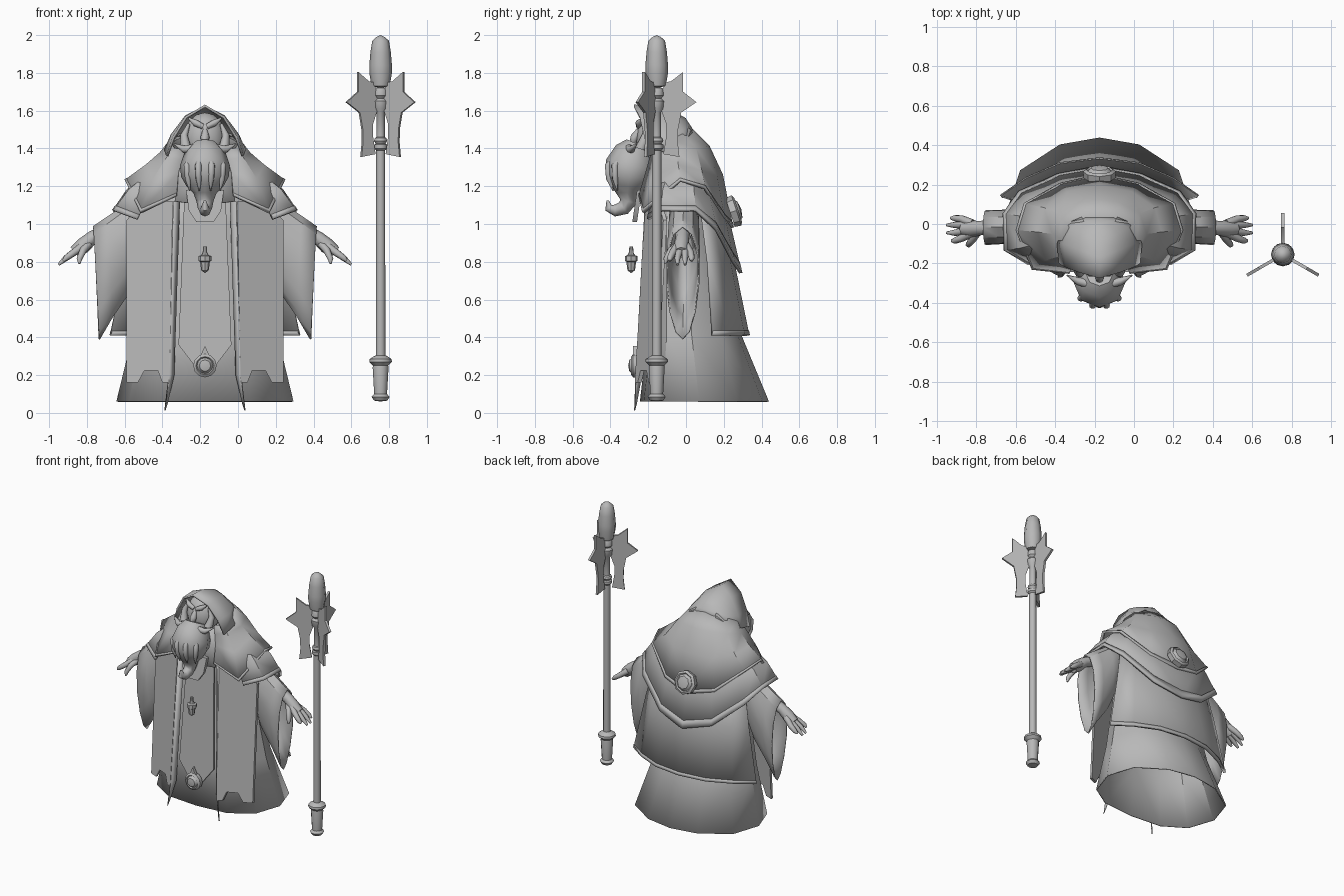
import bpy, bmesh, math
from mathutils import Vector

CX = -0.175                      # the figure's own centre line
STAFF = (0.755, -0.155, 0)
MAT = bpy.data.materials.new("stone_grey")
MAT.diffuse_color = (0.48, 0.48, 0.48, 1)


def finish(ob, mirror=False, thick=0, angle=35):
    ob.data.materials.append(MAT)
    bpy.ops.object.select_all(action='DESELECT')
    ob.select_set(True)
    bpy.context.view_layer.objects.active = ob
    bpy.ops.object.shade_smooth_by_angle(angle=math.radians(angle))
    if mirror:
        ob.modifiers.new("mirror", 'MIRROR')
    if thick:
        m = ob.modifiers.new("thickness", 'SOLIDIFY')
        m.thickness, m.offset = thick, 0
    return ob


def from_bmesh(name, bm, loc=(CX, 0, 0), rot=(0, 0, 0), **kw):
    bmesh.ops.remove_doubles(bm, verts=bm.verts, dist=1e-5)
    bmesh.ops.recalc_face_normals(bm, faces=bm.faces)
    me = bpy.data.meshes.new(name)
    bm.to_mesh(me)
    bm.free()
    ob = bpy.data.objects.new(name, me)
    bpy.context.collection.objects.link(ob)
    ob.location, ob.rotation_euler = loc, rot
    return finish(ob, **kw)


def loft(name, rows, closed=False, **kw):
    """Skin a surface over rows of points."""
    bm = bmesh.new()
    grid = [[bm.verts.new(p) for p in r] for r in rows]
    for a, b in zip(grid, grid[1:]):
        n = len(a)
        for i in range(n if closed else n - 1):
            j = (i + 1) % n
            bm.faces.new((a[i], a[j], b[j], b[i]))
    return from_bmesh(name, bm, **kw)


def lathe(name, profile, n=10, **kw):
    rows = [[(r * math.cos(2 * math.pi * i / n), r * math.sin(2 * math.pi * i / n), z)
             for i in range(n)] for r, z in profile]
    return loft(name, rows, closed=True, **kw)


def plate(name, pts, depth, y=lambda x, z: 0, **kw):
    """Extrude an x-z outline along y."""
    bm = bmesh.new()
    f = bm.faces.new([bm.verts.new((x, y(x, z) - depth / 2, z)) for x, z in pts])
    ext = bmesh.ops.extrude_face_region(bm, geom=[f])
    bmesh.ops.translate(bm, vec=(0, depth, 0),
                        verts=[v for v in ext['geom'] if isinstance(v, bmesh.types.BMVert)])
    return from_bmesh(name, bm, **kw)


def tube(name, pts, mirror=False):
    """Tapered tube through (x, y, z, radius) points."""
    cu = bpy.data.curves.new(name, 'CURVE')
    cu.dimensions, cu.bevel_depth, cu.bevel_resolution = '3D', 1, 2
    cu.use_fill_caps = True
    sp = cu.splines.new('POLY')
    sp.points.add(len(pts) - 1)
    for p, (x, y, z, r) in zip(sp.points, pts):
        p.co, p.radius = (x, y, z, 1), r
    ob = bpy.data.objects.new(name, cu)
    bpy.context.collection.objects.link(ob)
    ob.location = (CX, 0, 0)
    bpy.ops.object.select_all(action='DESELECT')
    ob.select_set(True)
    bpy.context.view_layer.objects.active = ob
    bpy.ops.object.convert(target='MESH')
    return finish(bpy.context.view_layer.objects.active, mirror, angle=50)


def level(z, *xy):
    return [(x, y, z) for x, y in xy]


def hem_trim(name, rows, part):
    """Slightly raised band along the last row of a garment."""
    inner = [Vector(b).lerp(Vector(a), part) for a, b in zip(rows[-2], rows[-1])]
    loft(name, [inner, rows[-1]], mirror=True, thick=0.018)


# Robe skirt
loft("robe_skirt", [
    level(1.2, (0, -.14), (.1, -.13), (.19, -.09), (.21, 0), (.17, .07), (.1, .11), (0, .12)),
    level(1.0, (0, -.17), (.15, -.16), (.24, -.1), (.27, 0), (.22, .08), (.12, .13), (0, .15)),
    level(.41, (0, -.20), (.2, -.18), (.33, -.10), (.38, .03), (.31, .18), (.16, .27), (0, .29)),
    level(.06, (0, -.24), (.24, -.22), (.40, -.12), (.465, .07), (.4, .27), (.2, .40), (0, .435)),
], mirror=True, thick=0.008)

# Back cloak
cloak = [
    level(1.08, (.36, .08), (.27, .13), (.15, .17), (0, .19)),
    level(.8, (.42, .115), (.32, .18), (.17, .23), (0, .25)),
    level(.41, (.50, .14), (.37, .23), (.2, .305), (0, .33))]
loft("back_cloak", cloak, mirror=True, thick=0.012)
hem_trim("cloak_hem", cloak, 0.06)

# Two shoulder capes, both dipping to a point at the back
lower = [
    [(.2, -.13, 1.3), (.25, -.08, 1.3), (.25, .03, 1.31), (.2, .07, 1.31), (.1, .11, 1.31), (0, .13, 1.28)],
    [(.30, -.18, 1.14), (.40, -.12, 1.18), (.41, .04, 1.18), (.33, .12, 1.15), (.18, .2, 1.04), (0, .225, 1.02)],
    [(.36, -.20, 1.025), (.48, -.13, 1.07), (.485, .05, 1.07), (.41, .16, .97), (.21, .25, .80), (0, .29, .74)]]
loft("lower_cape", lower, mirror=True, thick=0.012)
hem_trim("lower_cape_hem", lower, 0.2)
upper = [
    [(.1, -.17, 1.39), (.16, -.15, 1.4), (.185, -.08, 1.44), (.15, -.02, 1.475), (.08, .01, 1.505), (0, .02, 1.51)],
    [(.12, -.19, 1.34), (.2, -.16, 1.35), (.235, -.05, 1.375), (.2, .05, 1.4), (.1, .105, 1.41), (0, .12, 1.41)],
    [(.14, -.21, 1.27), (.27, -.18, 1.24), (.31, -.04, 1.31), (.28, .08, 1.28), (.16, .16, 1.25), (0, .19, 1.26)],
    [(.15, -.245, 1.15), (.34, -.225, 1.06), (.42, -.03, 1.23), (.38, .1, 1.19), (.2, .2, 1.03), (0, .245, .98)]]
loft("upper_cape", upper, mirror=True, thick=0.012)
hem_trim("upper_cape_hem", upper, 0.1)
# Chest front under the beard
loft("chest_front", [[(0, -.17, 1.37), (.12, -.17, 1.38)], [(0, -.2, 1.27), (.15, -.205, 1.27)],
                     [(0, -.235, 1.1), (.16, -.24, 1.12)]], mirror=True, thick=.01)

# Hood with pointed brow
loft("hood", [
    [(.2, -.2, 1.36), (.21, -.1, 1.39), (.165, 0, 1.445), (.09, .03, 1.48), (0, .04, 1.48)],
    [(.165, -.22, 1.46), (.175, -.1, 1.47), (.14, -.02, 1.49), (.07, .01, 1.51), (0, .02, 1.515)],
    [(.1, -.245, 1.565), (.1, -.13, 1.57), (.09, -.05, 1.55), (.05, -.01, 1.54), (0, 0, 1.545)],
    [(0, -.275, 1.625), (0, -.17, 1.62), (0, -.09, 1.595), (0, -.04, 1.575), (0, -.005, 1.555)],
], mirror=True, thick=0.014)

# Head and facial hair
head = [(.115 * math.sin(math.pi * i / 8), -.14 * math.cos(math.pi * i / 8)) for i in range(9)]
lathe("head", head, n=12, loc=(CX, -.15, 1.45))
tube("nose", [(0, -.25, 1.5, .012), (0, -.27, 1.46, .024), (0, -.28, 1.435, .02), (0, -.265, 1.42, .005)])
tube("brow", [(.01, -.25, 1.515, .014), (.05, -.25, 1.535, .018), (.085, -.23, 1.56, .005)], True)
tube("sideburn", [(.085, -.21, 1.53, .008), (.11, -.215, 1.47, .02), (.1, -.24, 1.4, .03)], True)
tube("moustache", [(0, -.285, 1.41, .02), (.05, -.305, 1.4, .026), (.11, -.29, 1.395, .02), (.165, -.26, 1.425, .003)], True)
tube("beard", [(0, -.25, 1.42, .07), (0, -.27, 1.375, .11), (0, -.295, 1.31, .132), (0, -.30, 1.25, .126),
               (0, -.305, 1.2, .098), (0, -.31, 1.165, .062), (0, -.305, 1.12, .045), (0, -.33, 1.085, .038),
               (0, -.375, 1.072, .032), (0, -.41, 1.085, .022), (0, -.415, 1.125, .006)])
for i, x in enumerate((.035, .095)):
    d = math.sqrt(.13 ** 2 - x ** 2)
    tube(f"beard_lock_{i + 1}", [(x * .7, -.275 - d * .7, 1.37, .008), (x, -.288 - d, 1.31, .018),
                                 (x * .95, -.295 - d * .9, 1.24, .016), (x * .85, -.31 - d * .6, 1.175, .003)], True)


# Front of the robe: side panels wrapping back, folded edges, tabard and collar
def front(x, z):
    return -.205 - .06 * (1.1 - z)


def wrapped(x, z):
    return front(x, z) + .1 * (max(x, .19) - .19) / .225


plate("front_panel", [(.17, 1.12), (.33, 1.12), (.415, 1.02), (.415, .16), (.355, .16), (.32, .225),
                      (.25, .225), (.225, .16), (.19, .16)], .02, wrapped, mirror=True)
loft("folded_edge", [[(.165, -.215, 1.12), (.135, -.185, 1.12)],
                     [(.19, -.265, .2), (.165, -.235, .2)],
                     [(.212, -.272, .012), (.2, -.262, .05)]], mirror=True, thick=.008)
half = [(.11, 1.12), (.14, .36), (.04, .23)]
plate("tabard", half + [(-x, z) for x, z in reversed(half)], .012, lambda x, z: front(x, z) + .02)
half = [(.1, 1.18), (.085, 1.07), (.045, 1.01)]
plate("collar", half + [(-x, z) for x, z in reversed(half)], .025, lambda x, z: -.272 + (z - 1.01) * .15)

# Ornaments: medallion, hanging charm, back brooch
lathe("medallion", [(0, -.02), (.06, -.02), (.062, .01), (.048, .02), (.042, .012), (.03, .03), (0, .036)],
      n=12, loc=(CX, -.27, .25), rot=(math.pi / 2, 0, 0))
plate("medallion_loop", [(-.03, .29), (.03, .29), (0, .355)], .02, lambda x, z: -.27)
lathe("hanging_charm", [(0, .74), (.02, .755), (.026, .8), (.034, .805), (.034, .83), (.02, .835),
                        (.012, .85), (.01, .88), (0, .88)], n=8, loc=(CX, -.29, 0))
lathe("back_brooch", [(0, -.03), (.08, -.03), (.084, .005), (.068, .015), (.06, .008), (.045, .024), (0, .032)],
      n=8, loc=(CX, .262, 1.07), rot=(math.radians(-72), 0, 0))


# Bell sleeves, arms and hands
def cuff(x_top, x_low, y, top, low, r, n=12):
    out = []
    for i in range(n):
        c, s = math.cos(2 * math.pi * i / n), math.sin(2 * math.pi * i / n)
        t = (1 - c) / 2
        out.append((x_top + (x_low - x_top) * t, y + r * s * (1.1 - .35 * t), top + (low - top) * t))
    return out


loft("sleeve", [cuff(.28, .3, -.01, 1.2, .9, .08), cuff(.42, .40, -.012, 1.1, .64, .088),
                cuff(.51, .49, -.015, 1.04, .51, .09), cuff(.59, .56, -.018, .985, .39, .092)],
     closed=True, mirror=True, thick=.008)
tube("arm", [(.36, -.01, 1.05, .05), (.5, -.015, .97, .044), (.6, -.02, .925, .036),
             (.645, -.025, .885, .042), (.69, -.025, .85, .034)], True)
for i, (y, x, z) in enumerate([(-.085, .75, .805), (-.045, .775, .785), (-.005, .775, .785), (.03, .755, .805)]):
    tube(f"finger_{i + 1}", [(.645, -.02 + (y + .025) * .4, .885, .022), (.70, y * .85, .845, .019),
                             (.735, y, .82, .016), (x, y, z, .007)], True)
tube("thumb", [(.61, -.03, .90, .02), (.645, -.08, .86, .019), (.665, -.105, .815, .015), (.665, -.11, .79, .006)], True)

# Staff: turned shaft, crystal head, three blades
lathe("staff_shaft", [(0, .06), (.035, .065), (.048, .085), (.034, .1), (.042, .24), (.04, .25), (.06, .27),
                      (.058, .285), (.035, .3), (.025, .305), (.024, 1.39), (.035, 1.4), (.035, 1.42),
                      (.026, 1.425), (.035, 1.44), (.03, 1.455), (.022, 1.46), (.022, 1.59), (.036, 1.61),
                      (.04, 1.65), (.026, 1.665), (.038, 1.68), (.036, 1.71), (.03, 1.72), (0, 1.73)],
      n=12, loc=STAFF)
lathe("staff_crystal", [(0, 1.72), (.048, 1.73), (.06, 1.8), (.06, 1.84), (.054, 1.91), (.044, 1.97), (.022, 1.99), (0, 2.0)],
      n=8, loc=STAFF, angle=50)
blade = [(.045, 1.75), (.075, 1.755), (.14, 1.805), (.14, 1.70), (.21, 1.645), (.13, 1.59), (.113, 1.5),
         (.112, 1.43), (.12, 1.355), (.035, 1.37), (.05, 1.46), (.05, 1.53), (.025, 1.6), (.025, 1.7)]
for i, a in enumerate((90, 210, 330)):
    plate(f"staff_blade_{i + 1}", blade, .016, loc=STAFF, rot=(0, 0, math.radians(a)))
